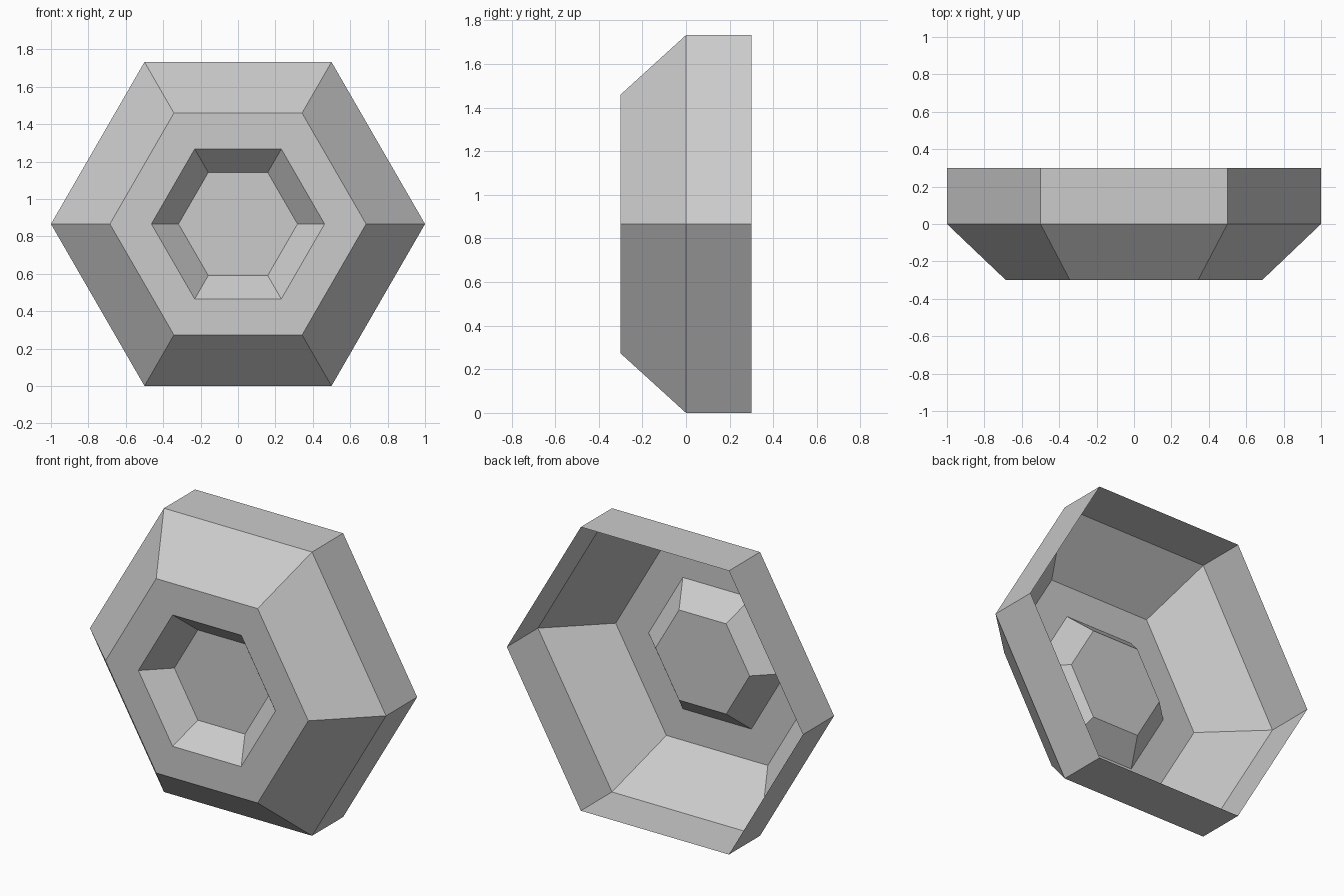
import bpy
import bmesh
from math import cos, sin, pi, sqrt

cube = bpy.data.objects.get("Cube")
if cube:
    bpy.data.objects.remove(cube, do_unlink=True)

SIDES = 6
CENTRE_Z = sqrt(3) / 2

# Plain grey material
grey = bpy.data.materials.new("light_grey")
grey.use_nodes = True
colour = (0.6, 0.6, 0.6, 1.0)
grey.diffuse_color = colour
grey.node_tree.nodes["Principled BSDF"].inputs["Base Color"].default_value = colour

# Profile as (radius, y): open back rim, straight wall, bevel, flat ring, recess
profile = [(1.0, 0.3), (1.0, 0.0), (0.685, -0.3), (0.463, -0.3), (0.318, -0.16)]


def hex_ring(bm, radius, y):
    angles = [2 * pi * i / SIDES for i in range(SIDES)]
    return [bm.verts.new((radius * cos(a), y, CENTRE_Z + radius * sin(a)))
            for a in angles]


# Thin open shell lofted through the hexagonal rings
bm = bmesh.new()
rings = [hex_ring(bm, r, y) for r, y in profile]
for back, front in zip(rings, rings[1:]):
    for i in range(SIDES):
        j = (i + 1) % SIDES
        bm.faces.new((back[i], back[j], front[j], front[i]))

# Floor of the recess, facing the front
bm.faces.new(rings[-1])
bmesh.ops.recalc_face_normals(bm, faces=bm.faces)
bm.normal_update()
floor = max(bm.faces, key=lambda f: len(f.verts))
if floor.normal.y > 0:
    bmesh.ops.reverse_faces(bm, faces=bm.faces)

mesh = bpy.data.meshes.new("hexagonal_shell")
bm.to_mesh(mesh)
bm.free()
mesh.materials.append(grey)
shell = bpy.data.objects.new("hexagonal_shell", mesh)
bpy.context.collection.objects.link(shell)
